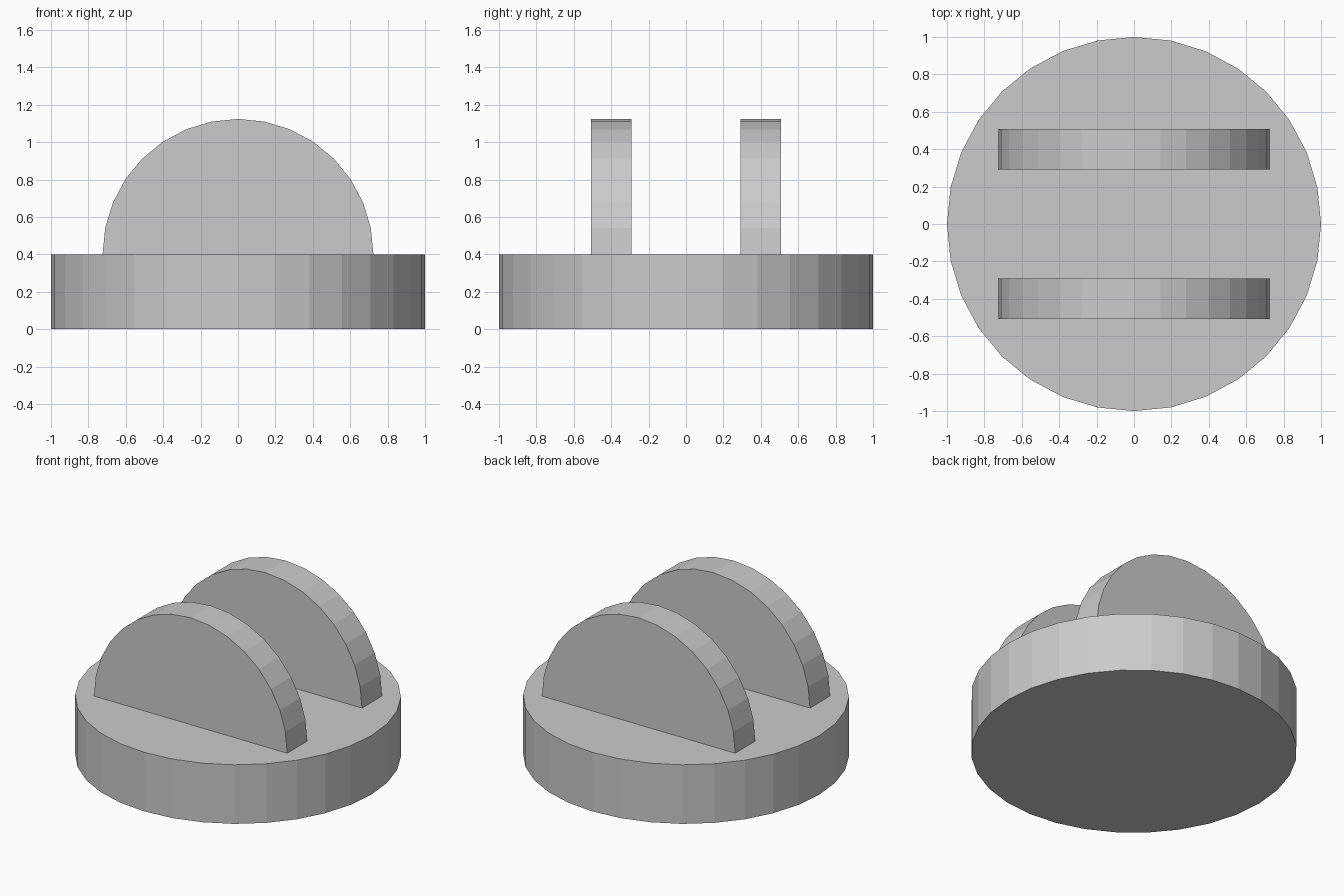
import bpy, bmesh
from math import pi, sin, cos

if "Cube" in bpy.data.objects:
    bpy.data.objects.remove(bpy.data.objects["Cube"])

BASE_H = 0.4
FIN_R = 0.724
FIN_T = 0.215
FIN_Y = 0.4

# Round base
bpy.ops.mesh.primitive_cylinder_add(vertices=32, radius=1, depth=BASE_H,
                                    location=(0, 0, BASE_H / 2))
bpy.context.object.name = "round_base"


# Upright half disc, flat side resting on the base
def half_disc(name, y):
    bm = bmesh.new()
    arc = [bm.verts.new((FIN_R * cos(pi * i / 16), -FIN_T / 2, FIN_R * sin(pi * i / 16)))
           for i in range(17)]
    face = bm.faces.new(arc)
    ext = bmesh.ops.extrude_face_region(bm, geom=[face], use_keep_orig=True)
    moved = [v for v in ext["geom"] if isinstance(v, bmesh.types.BMVert)]
    bmesh.ops.translate(bm, verts=moved, vec=(0, FIN_T, 0))
    bmesh.ops.recalc_face_normals(bm, faces=bm.faces)
    mesh = bpy.data.meshes.new(name)
    bm.to_mesh(mesh)
    bm.free()
    obj = bpy.data.objects.new(name, mesh)
    obj.location = (0, y, BASE_H)
    bpy.context.collection.objects.link(obj)


half_disc("front_half_disc", -FIN_Y)
half_disc("back_half_disc", FIN_Y)
